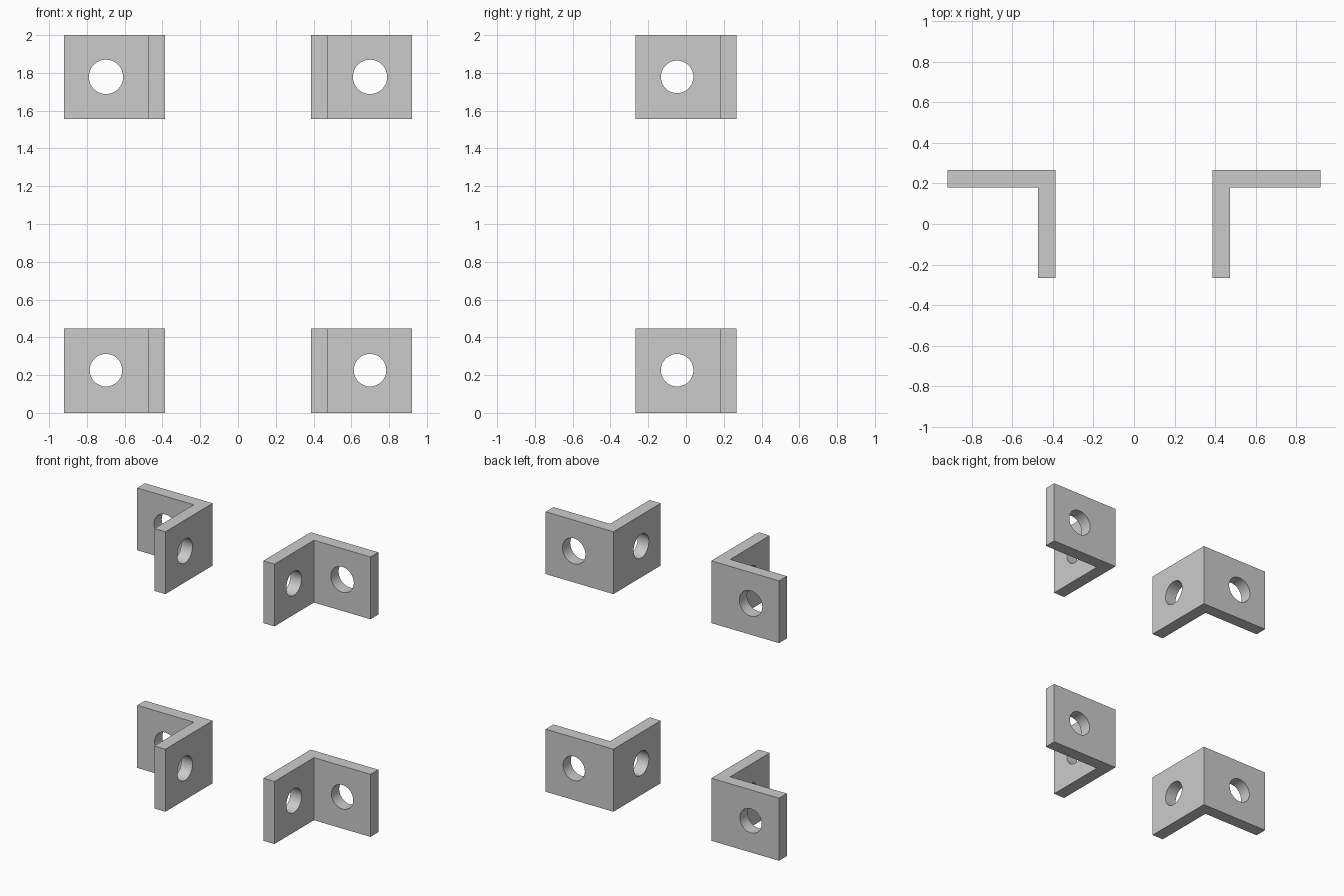
import bpy, bmesh
from math import pi, radians

if "Cube" in bpy.data.objects:
    bpy.data.objects.remove(bpy.data.objects["Cube"])

X_IN, X_OUT = 0.387, 0.922      # corner side and free end of the back plate
Y_FRONT, Y_BACK = -0.267, 0.267
THICK = 0.088
HOLE_X, HOLE_Y = 0.699, -0.047


def add_cutter(name, location, rotation, radius):
    bpy.ops.mesh.primitive_cylinder_add(vertices=48, radius=radius, depth=0.25,
                                        location=location, rotation=rotation)
    cutter = bpy.context.object
    cutter.name = name
    cutter.hide_render = True
    return cutter


def add_bracket(name, z0, z1, hole_z, back_radius, side_radius, sign):
    # L-shaped profile extruded upwards
    profile = [(X_IN, Y_FRONT), (X_IN + THICK, Y_FRONT),
               (X_IN + THICK, Y_BACK - THICK), (X_OUT, Y_BACK - THICK),
               (X_OUT, Y_BACK), (X_IN, Y_BACK)]
    bm = bmesh.new()
    face = bm.faces.new([bm.verts.new((sign * x, y, z0)) for x, y in profile])
    top = bmesh.ops.extrude_face_region(bm, geom=[face])["geom"]
    bmesh.ops.translate(bm, vec=(0, 0, z1 - z0),
                        verts=[v for v in top if isinstance(v, bmesh.types.BMVert)])
    bmesh.ops.recalc_face_normals(bm, faces=bm.faces)
    mesh = bpy.data.meshes.new(name)
    bm.to_mesh(mesh)
    bm.free()
    bracket = bpy.data.objects.new(name, mesh)
    bpy.context.collection.objects.link(bracket)

    # One bolt hole through each plate
    cutters = [
        add_cutter(name + "_back_hole", (sign * HOLE_X, Y_BACK - THICK / 2, hole_z),
                   (pi / 2, 0, 0), back_radius),
        add_cutter(name + "_side_hole", (sign * (X_IN + THICK / 2), HOLE_Y, hole_z),
                   (0, pi / 2, 0), side_radius)]
    bpy.ops.object.select_all(action='DESELECT')
    bracket.select_set(True)
    bpy.context.view_layer.objects.active = bracket
    for cutter in cutters:
        mod = bracket.modifiers.new("hole", 'BOOLEAN')
        mod.operation = 'DIFFERENCE'
        mod.solver = 'EXACT'
        mod.object = cutter
        bpy.ops.object.modifier_apply(modifier=mod.name)
    for cutter in cutters:
        bpy.data.objects.remove(cutter, do_unlink=True)
    bpy.ops.object.shade_smooth_by_angle(angle=radians(30))


# Upper and lower corner brackets, mirrored left and right
for side, sign in (("right", 1), ("left", -1)):
    add_bracket("lower_bracket_" + side, 0.0, 0.447, 0.226, 0.086, 0.086, sign)
    add_bracket("upper_bracket_" + side, 1.555, 2.0, 1.779, 0.091, 0.086, sign)
